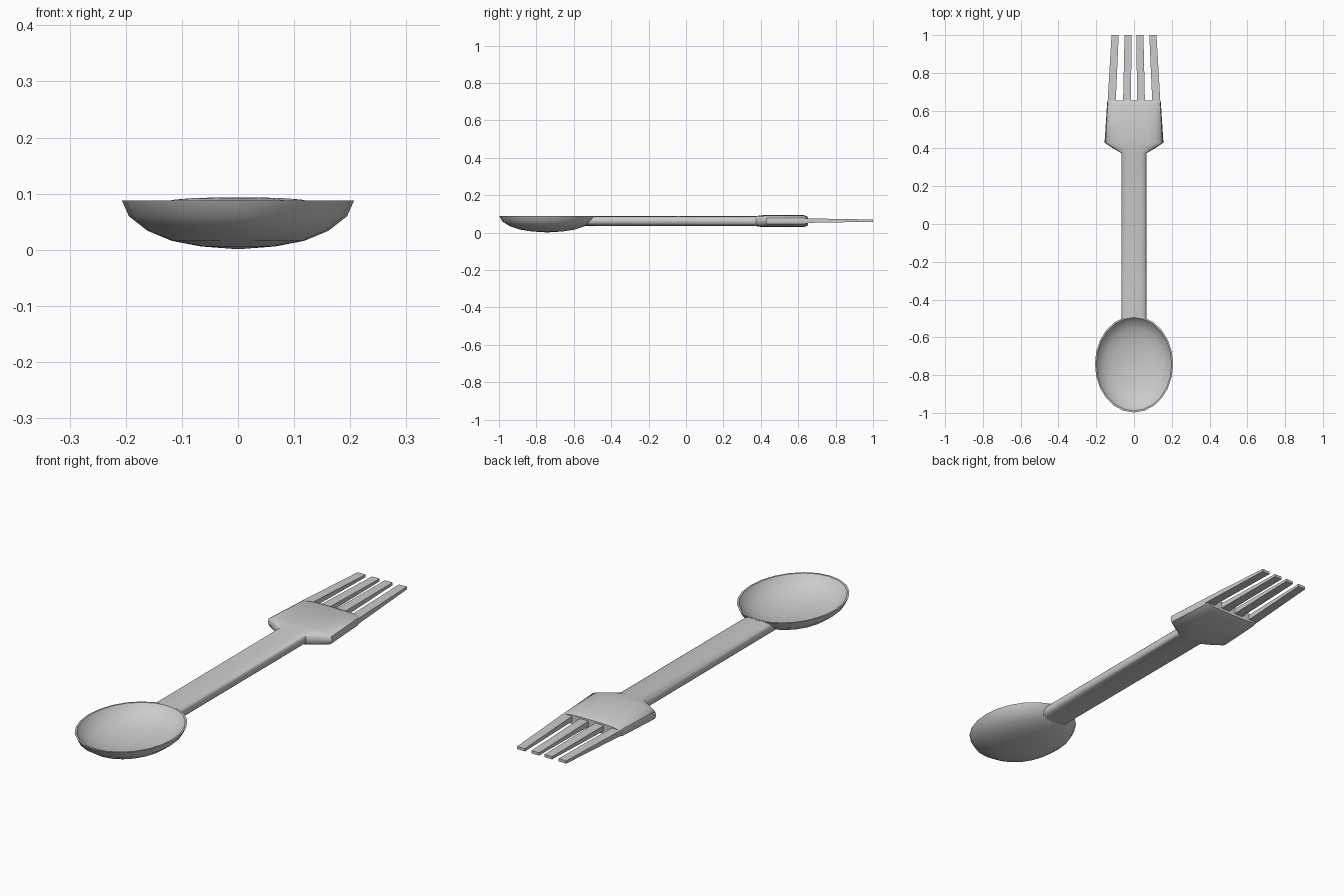
import bpy, bmesh, math

if "Cube" in bpy.data.objects:
    bpy.data.objects.remove(bpy.data.objects["Cube"])


def finish(name, bm, angle=40):
    bmesh.ops.recalc_face_normals(bm, faces=bm.faces)
    mesh = bpy.data.meshes.new(name)
    bm.to_mesh(mesh)
    bm.free()
    ob = bpy.data.objects.new(name, mesh)
    bpy.context.collection.objects.link(ob)
    bpy.ops.object.select_all(action='DESELECT')
    ob.select_set(True)
    bpy.context.view_layer.objects.active = ob
    bpy.ops.object.shade_smooth_by_angle(angle=math.radians(angle))
    return ob


def bridge(bm, a, b):
    n = len(a)
    for i in range(n):
        bm.faces.new((a[i], a[(i + 1) % n], b[(i + 1) % n], b[i]))


# Spoon bowl: oval rings along a (scale, height) profile, outside then inside
def spoon_bowl():
    bm = bmesh.new()
    cy, rx, ry, n = -0.742, 0.207, 0.256, 24
    profile = [(0.32, 0.006), (0.57, 0.016), (0.78, 0.034), (0.94, 0.060), (1.0, 0.088),
               (0.965, 0.088), (0.90, 0.066), (0.75, 0.044), (0.55, 0.027), (0.31, 0.017)]
    rings = []
    for s, z in profile:
        rings.append([bm.verts.new((rx * s * math.cos(2 * math.pi * i / n),
                                    cy + ry * s * math.sin(2 * math.pi * i / n), z))
                      for i in range(n)])
    for a, b in zip(rings, rings[1:]):
        bridge(bm, a, b)
    for ring, z in ((rings[0], 0.001), (rings[-1], 0.013)):
        tip = bm.verts.new((0, cy, z))
        for i in range(n):
            bm.faces.new((ring[i], ring[(i + 1) % n], tip))
    finish("spoon_bowl", bm)


# Handle and fork head: rounded sections (y, half width, half height) lofted along y
def handle_and_head():
    bm = bmesh.new()
    stations = [(-0.515, 0.067, 0.026), (0.375, 0.067, 0.027), (0.40, 0.11, 0.031),
                (0.43, 0.156, 0.032), (0.63, 0.143, 0.032), (0.653, 0.141, 0.022)]
    zc, n, power = 0.0615, 20, 0.62
    rings = []
    for k, (y, w, h) in enumerate(stations):
        ring = []
        for i in range(n):
            t = 2 * math.pi * i / n
            c, s = math.cos(t), math.sin(t)
            x = w * math.copysign(abs(c) ** power, c)
            z = h * math.copysign(abs(s) ** power, s)
            # slanted end hides inside the bowl wall
            ring.append(bm.verts.new((x, y + (z * 0.9 if k == 0 else 0), zc + z)))
        rings.append(ring)
    for a, b in zip(rings, rings[1:]):
        bridge(bm, a, b)
    bm.faces.new(rings[0])
    bm.faces.new(rings[-1])
    finish("handle_and_fork_head", bm)


# Tines: tapered bars between a root and a tip section
def tine(name, root, tip):
    bm = bmesh.new()
    ends = []
    for (x0, x1), y, h in ((root, 0.64, 0.012), (tip, 1.0, 0.006)):
        z = 0.064
        ends.append([bm.verts.new(p) for p in ((x0, y, z - h), (x1, y, z - h),
                                               (x1, y, z + h), (x0, y, z + h))])
    bridge(bm, *ends)
    bm.faces.new(ends[0])
    bm.faces.new(ends[1])
    finish(name, bm, 30)


spoon_bowl()
handle_and_head()
for side, sign in (("left", -1), ("right", 1)):
    for part, root, tip in (("outer", (0.097, 0.140), (0.081, 0.119)),
                            ("inner", (0.016, 0.058), (0.013, 0.050))):
        tine(f"{side}_{part}_tine", [sign * v for v in root], [sign * v for v in tip])
